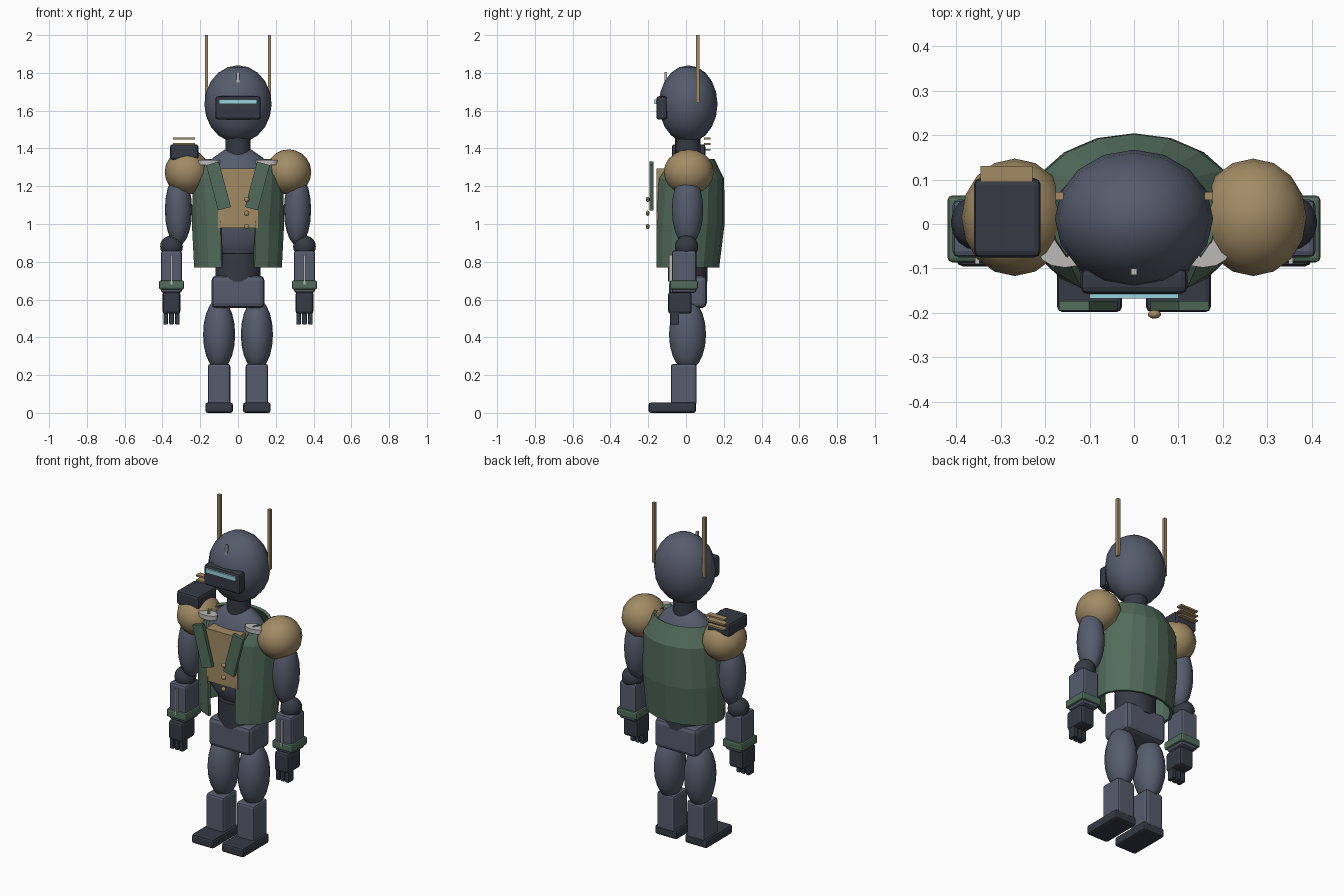
import bpy, bmesh, math
from mathutils import Vector

if "Cube" in bpy.data.objects:
    bpy.data.objects.remove(bpy.data.objects["Cube"])


def mat(name, rgb):
    m = bpy.data.materials.new(name)
    m.diffuse_color = (*rgb, 1)
    m.use_nodes = True
    m.node_tree.nodes["Principled BSDF"].inputs["Base Color"].default_value = m.diffuse_color
    return m


SLATE = mat("slate", (0.09, 0.107, 0.15))
DARK = mat("charcoal", (0.035, 0.042, 0.058))
TAN = mat("tan", (0.36, 0.26, 0.13))
GREEN = mat("green", (0.085, 0.15, 0.105))
CYAN = mat("cyan", (0.32, 0.66, 0.73))
PALE = mat("pale_metal", (0.5, 0.49, 0.48))


def finish(name, material, smooth=False):
    o = bpy.context.object
    o.name = name
    o.data.materials.append(material)
    bpy.ops.object.transform_apply(location=False, rotation=False, scale=True)
    if smooth:
        bpy.ops.object.shade_smooth_by_angle(angle=math.radians(40))
    return o


def box(name, material, x, y, z, bevel=0.0, tilt=0.0):
    """Box from (min, max) ranges, optionally bevelled and tilted about y."""
    c = [(a + b) / 2 for a, b in (x, y, z)]
    bpy.ops.mesh.primitive_cube_add(size=1, location=c, rotation=(0, tilt, 0))
    o = bpy.context.object
    o.scale = [b - a for a, b in (x, y, z)]
    finish(name, material)
    if bevel:
        b = o.modifiers.new("bevel", 'BEVEL')
        b.width, b.segments = bevel, 2
    return o


def ball(name, material, c, r, seg=16, rings=10):
    bpy.ops.mesh.primitive_uv_sphere_add(segments=seg, ring_count=rings, radius=1, location=c)
    bpy.context.object.scale = r
    return finish(name, material, True)


def tube(name, material, c, rx, ry, h, seg=16):
    bpy.ops.mesh.primitive_cylinder_add(vertices=seg, radius=1, depth=1, location=c)
    bpy.context.object.scale = (rx, ry, h)
    return finish(name, material, True)


def around(c, half):
    return (c - half, c + half)


# Head, visor and crest
ball("head", SLATE, (0, 0.012, 1.635), (0.178, 0.155, 0.205))
box("visor", DARK, (-0.12, 0.12), (-0.157, -0.1), (1.552, 1.677), 0.015)
box("visor_light", CYAN, (-0.1, 0.1), (-0.168, -0.15), (1.635, 1.66))
box("crest", PALE, (-0.007, 0.007), (-0.115, -0.1), (1.745, 1.805))
tube("neck", DARK, (0, 0.01, 1.415), 0.067, 0.067, 0.12)

# Torso, abdomen, pelvis
ball("torso", SLATE, (0, 0.01, 1.1), (0.225, 0.14, 0.31))
tube("abdomen", DARK, (0, 0.01, 0.77), 0.12, 0.105, 0.15)
box("pelvis", SLATE, (-0.14, 0.14), (-0.09, 0.11), (0.555, 0.727), 0.025)

# Shirt front with a column of buttons
box("shirt_front", TAN, (-0.105, 0.105), (-0.155, -0.08), (0.98, 1.295))
for i, z in enumerate((1.13, 1.057, 0.987)):
    ball(f"button_{i}", TAN, (0.046, -0.203, z), (0.015, 0.01, 0.014), 10, 6)

# Open jacket: rows of (z, x radius, y radius, y centre, half opening in degrees)
ROWS = [(0.77, 0.235, 0.172, 0.004, 22), (1.0, 0.247, 0.187, 0.017, 22),
        (1.24, 0.24, 0.185, 0.017, 30), (1.345, 0.185, 0.14, 0.01, 55)]
SEG = 16
bm = bmesh.new()
grid = []
for z, rx, ry, cy, gap in ROWS:
    row = []
    for i in range(SEG + 1):
        a = math.radians(gap + (360 - 2 * gap) * i / SEG)
        row.append(bm.verts.new((rx * math.sin(a), cy - ry * math.cos(a), z)))
    grid.append(row)
for lo, hi in zip(grid, grid[1:]):
    for i in range(SEG):
        bm.faces.new((lo[i], lo[i + 1], hi[i + 1], hi[i]))
mesh = bpy.data.meshes.new("jacket")
bm.to_mesh(mesh)
bm.free()
jacket = bpy.data.objects.new("jacket", mesh)
bpy.context.collection.objects.link(jacket)
mesh.materials.append(GREEN)
shell = jacket.modifiers.new("thickness", 'SOLIDIFY')
shell.thickness, shell.offset = 0.016, -1

# Paired parts
for s, side in ((-1, "right"), (1, "left")):
    # Antenna, lapel and collar clip
    box(f"{side}_antenna", TAN, around(s * 0.167, 0.009), (0.054, 0.072), (1.64, 2.0))
    box(f"{side}_lapel", GREEN, around(s * 0.103, 0.035), (-0.194, -0.173), (1.077, 1.325), 0, s * 0.26)
    tube(f"{side}_collar_clip", PALE, (s * 0.155, -0.062, 1.325), 0.06, 0.036, 0.026, 12)
    # Arm
    ball(f"{side}_shoulder", TAN, (s * 0.268, 0.015, 1.275), (0.12, 0.132, 0.12))
    ball(f"{side}_upper_arm", SLATE, (s * 0.315, 0.008, 1.075), (0.072, 0.083, 0.19))
    ax = s * 0.352
    ball(f"{side}_elbow", DARK, (ax, 0.003, 0.88), (0.06, 0.062, 0.06))
    box(f"{side}_forearm", SLATE, around(ax, 0.056), (-0.075, 0.055), (0.635, 0.86), 0.014)
    box(f"{side}_forearm_strip", PALE, around(ax, 0.005), (-0.09, -0.07), (0.68, 0.835))
    box(f"{side}_cuff", GREEN, around(ax, 0.067), (-0.086, 0.064), (0.653, 0.701), 0.01)
    box(f"{side}_hand", DARK, around(ax, 0.048), (-0.095, 0.03), (0.525, 0.64), 0.015)
    for k in (-1, 0, 1):
        box(f"{side}_finger_{k + 2}", DARK, around(ax + k * 0.031, 0.012), (-0.084, -0.036), (0.468, 0.54), 0.004)
    # Leg
    lx = s * 0.1
    ball(f"{side}_thigh", SLATE, (lx, 0.008, 0.415), (0.085, 0.098, 0.19))
    box(f"{side}_shin", SLATE, around(lx, 0.059), (-0.08, 0.056), (0.04, 0.26), 0.014)
    box(f"{side}_foot", DARK, around(lx, 0.073), (-0.198, 0.052), (0.0, 0.055), 0.012)

# Shoulder pod with rear vanes
box("shoulder_pod", DARK, (-0.36, -0.21), (-0.075, 0.103), (1.34, 1.422), 0.014)
for i, z in enumerate((1.393, 1.423, 1.452)):
    box(f"pod_vane_{i}", TAN, (-0.345, -0.228), (0.094, 0.13), around(z, 0.005))
